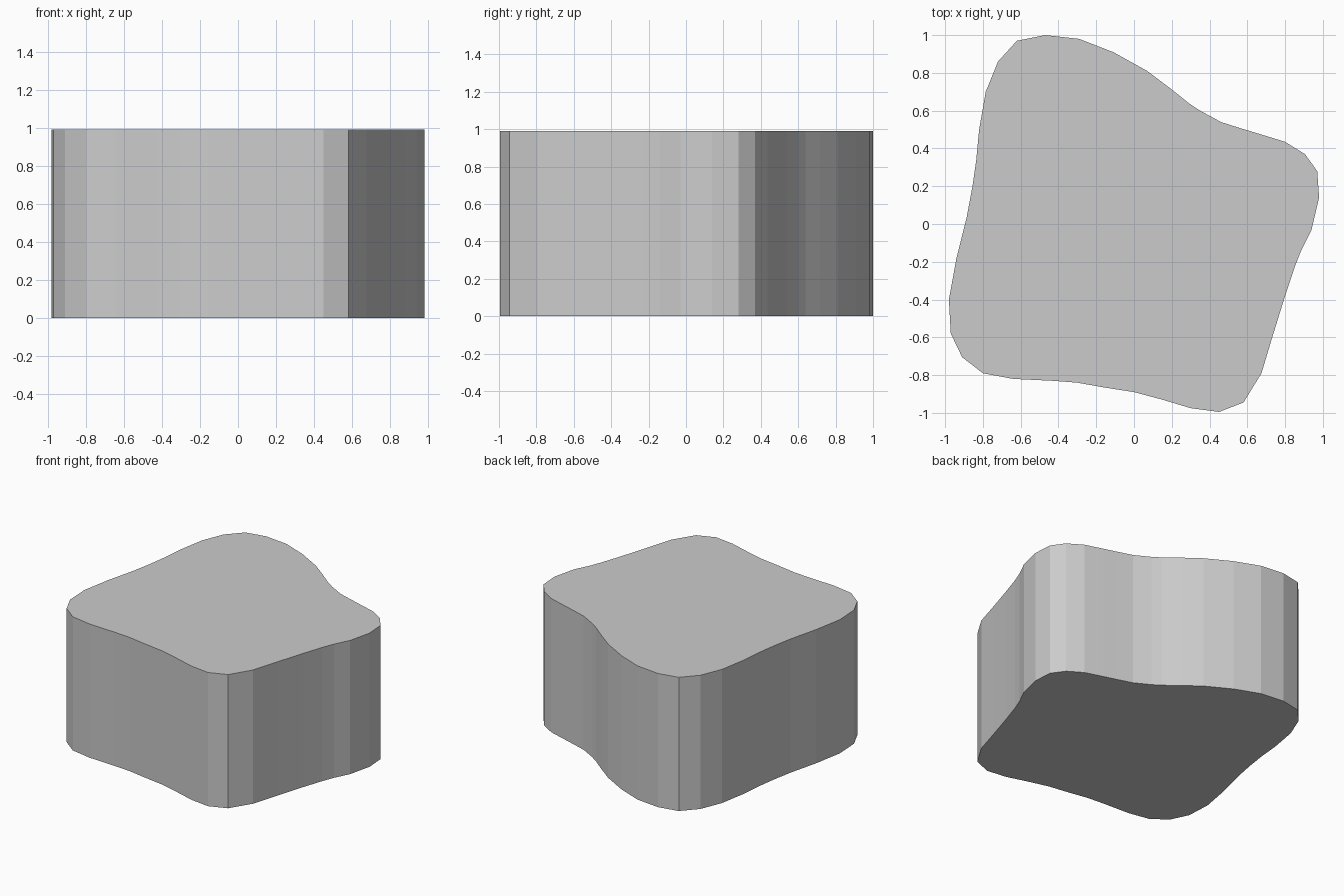
import bpy, bmesh

HEIGHT = 0.99

# Wavy four-lobed outline, counter-clockwise from the right lobe
outline = [
    (0.98, 0.14), (0.97, 0.28), (0.905, 0.37), (0.80, 0.435), (0.67, 0.475),
    (0.57, 0.505), (0.46, 0.54), (0.35, 0.60), (0.29, 0.64), (0.19, 0.72),
    (0.07, 0.81), (-0.11, 0.91), (-0.29, 0.98), (-0.47, 1.0), (-0.62, 0.97),
    (-0.72, 0.86), (-0.785, 0.70), (-0.82, 0.50), (-0.835, 0.34),
    (-0.855, 0.20), (-0.885, 0.04), (-0.94, -0.18), (-0.98, -0.40),
    (-0.97, -0.58), (-0.91, -0.705), (-0.80, -0.79), (-0.64, -0.82),
    (-0.43, -0.83), (-0.30, -0.84), (-0.16, -0.865), (0.0, -0.89),
    (0.15, -0.93), (0.30, -0.975), (0.45, -0.995), (0.58, -0.945),
    (0.675, -0.79), (0.735, -0.59), (0.80, -0.38), (0.85, -0.23),
    (0.885, -0.14), (0.94, -0.03),
]

# Block: outline face extruded straight up, flat shaded
bm = bmesh.new()
base = bm.faces.new([bm.verts.new((x, y, 0)) for x, y in outline])
ext = bmesh.ops.extrude_face_region(bm, geom=[base], use_keep_orig=True)
top = [v for v in ext["geom"] if isinstance(v, bmesh.types.BMVert)]
bmesh.ops.translate(bm, verts=top, vec=(0, 0, HEIGHT))
bmesh.ops.recalc_face_normals(bm, faces=bm.faces)

mesh = bpy.data.meshes.new("wavy_block")
bm.to_mesh(mesh)
bm.free()
bpy.context.collection.objects.link(bpy.data.objects.new("wavy_block", mesh))
